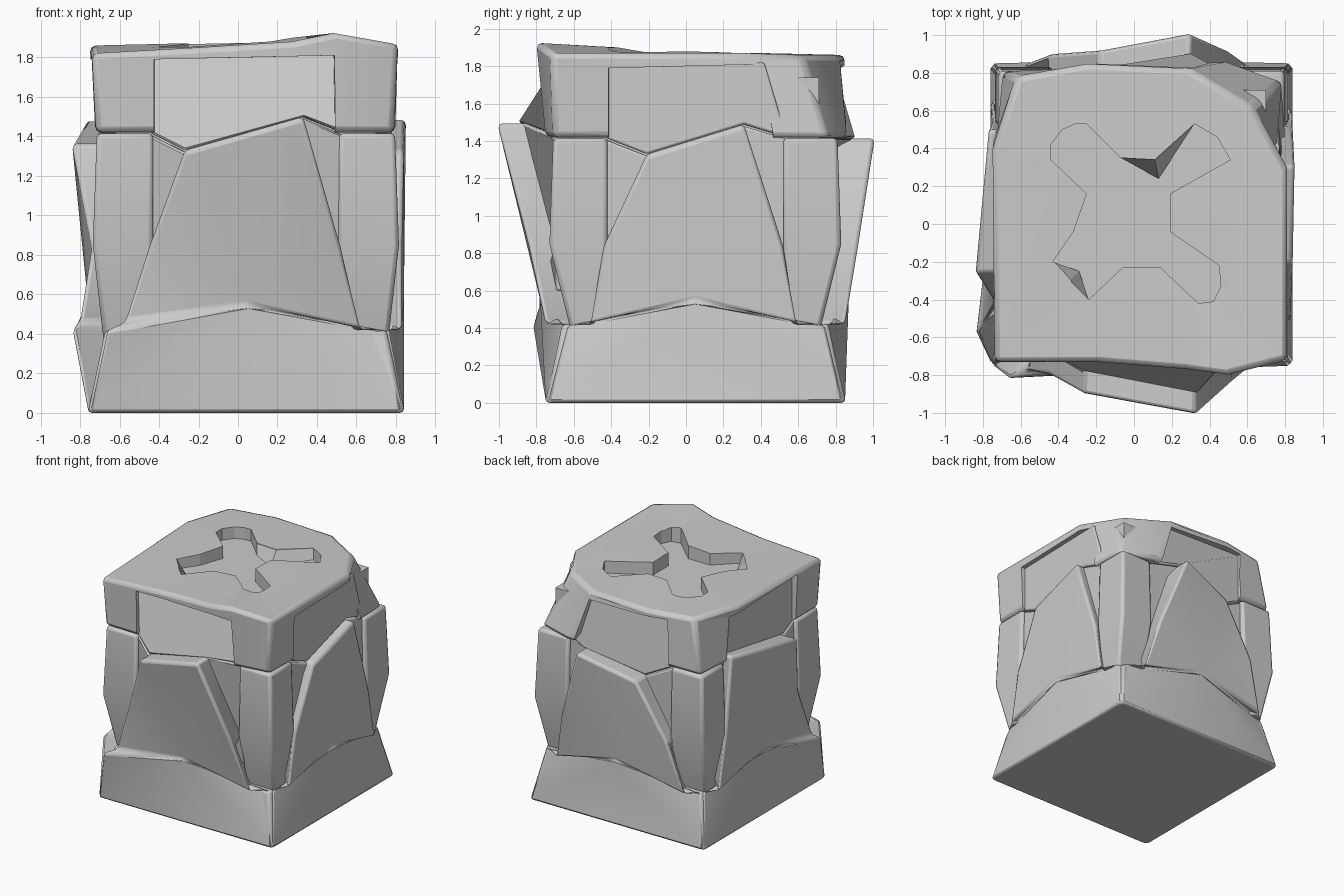
import bpy, bmesh, math
from mathutils import Vector

cube = bpy.data.objects.get("Cube")
if cube:
    bpy.data.objects.remove(cube)

stone = bpy.data.materials.new("stone grey")
stone.use_nodes = True
colour = (0.6, 0.6, 0.6, 1)
stone.diffuse_color = colour
stone.node_tree.nodes["Principled BSDF"].inputs["Base Color"].default_value = colour

CX, CY = 0.04, 0.05   # middle of the footprint


def loft(name, rings, peak=None):
    """Closed solid through rings of equal length, with an optional end centre."""
    bm = bmesh.new()
    loops = [[bm.verts.new(p) for p in ring] for ring in rings]
    n = len(loops[0])
    for a, b in zip(loops, loops[1:]):
        for i in range(n):
            j = (i + 1) % n
            bm.faces.new((a[i], a[j], b[j], b[i]))
    bm.faces.new(loops[0][::-1])
    if peak:
        tip = bm.verts.new(peak)
        for i in range(n):
            bm.faces.new((loops[-1][i], loops[-1][(i + 1) % n], tip))
    else:
        bm.faces.new(loops[-1])
    bmesh.ops.recalc_face_normals(bm, faces=bm.faces[:])
    mesh = bpy.data.meshes.new(name)
    bm.to_mesh(mesh)
    bm.free()
    mesh.materials.append(stone)
    obj = bpy.data.objects.new(name, mesh)
    bpy.context.collection.objects.link(obj)
    return obj


def bevel(obj, width=0.022):
    mod = obj.modifiers.new("worn edges", 'BEVEL')
    mod.width, mod.segments = width, 2
    mod.limit_method, mod.angle_limit = 'ANGLE', math.radians(36)


def cut(obj, cutter):
    mod = obj.modifiers.new("cut", 'BOOLEAN')
    mod.object, mod.solver = cutter, 'EXACT'
    cutter.hide_render = True
    cutter.hide_set(True)


def smooth(obj):
    bpy.ops.object.select_all(action='DESELECT')
    obj.select_set(True)
    bpy.context.view_layer.objects.active = obj
    bpy.ops.object.shade_smooth_by_angle(angle=math.radians(35))


def place(turn, u, z, d):
    """Side position: u along the side, d outward, turned in quarter steps."""
    x, y = u, -d
    for _ in range(turn):
        x, y = -y, x
    return Vector((x + CX, y + CY, z))


def side_piece(name, turn, pts, back=0.4, mitre=False, middle=None):
    """Prism behind a side outline; a mitred one narrows inward at the foot."""
    outer = [place(turn, *p) for p in pts]
    inner = [place(turn, u * (0.5 if mitre and z < 0.5 else 0.95), z, back)
             for u, z, d in pts]
    return loft(name, [inner, outer], peak=middle and place(turn, *middle))


def square(h, z):
    return [(CX + sx * h, CY + sy * h, z) for sx, sy in ((-1, -1), (1, -1), (1, 1), (-1, 1))]


# Foot and hidden core
foot = loft("foot_block", [square(0.8, 0), square(0.712, 0.42)])
bevel(foot)
smooth(foot)
loft("core", [square(0.66, 0.3), square(0.66, 1.74)])

# Leaning side slabs: (along, height, outward), starting above the two foot corners
slabs = {
    "front": [(.72, .42, .69), (.59, .42, .8), (.48, .84, .89), (.29, 1.5, 1.06),
              (-.31, 1.33, .95), (-.49, .84, .85), (-.62, .46, .82), (-.71, .42, .87)],
    "right": [(.7, .42, .72), (.55, .42, .8), (.47, .84, .8), (.26, 1.49, .81),
              (-.26, 1.33, .8), (-.49, .84, .79), (-.57, .42, .79), (-.69, .42, .72)],
    "back": [(.72, .42, .7), (.62, .42, .8), (.49, .84, .85), (.22, 1.28, .87),
             (-.26, 1.42, .96), (-.46, .84, .87), (-.56, .42, .8), (-.72, .42, .7)],
    "left": [(.63, .42, .88), (.57, .46, .84), (.47, .84, .78), (.31, 1.36, .88),
             (-.45, 1.48, .81), (-.5, .84, .79), (-.6, .42, .8), (-.7, .42, .72)],
}
# Per side: ends of the recessed panel's top, its depth there, bulge of the slab
panel_tops = {"front": (-.485, .465, .75, .83), "right": (-.485, .37, .73, .8),
              "back": (-.28, .46, .74, .82), "left": (-.45, .47, .73, .8)}
cutters = []
for turn, (side, upper) in enumerate(slabs.items()):
    lo, hi, depth, bulge = panel_tops[side]
    slab = side_piece(side + "_slab", turn, [(-.8, 0, .8), (.8, 0, .8)] + upper,
                      mitre=True, middle=(0, .55, bulge))
    bevel(slab)
    smooth(slab)
    # Recessed panel above the slab and the recessed fill beside it
    (ua, za, da), (ub, zb, db) = upper[3], upper[4]
    da, db = max(da - .13, .74), max(db - .12, .74)
    panel = side_piece(side + "_upper_panel", turn,
                       [(lo, 1.82, depth), (-.49, 1.42, .73), (ub, zb, db),
                        (ua, za, da), (.49, 1.42, .73), (hi, 1.82, depth)], back=.6)
    fill = side_piece(side + "_lower_panel", turn,
                      [(-.49, .6, .745), (.49, .6, .745), (.49, 1.41, .73), (ua, za - .01, da),
                       (ub, zb - .01, db), (-.49, 1.41, .73)])
    for part in (panel, fill):
        bevel(part, 0.012)
        smooth(part)
    cutters.append(side_piece(side + "_panel_cutter", turn,
                              [(-.485, 1.2, 1.2), (.475, 1.2, 1.2),
                               (hi, 1.81, 1.2), (lo, 1.79, 1.2)], back=.69))

# Corner pillars, pinched at the foot
for side_x, fx in (("right", 1), ("left", -1)):
    for side_y, fy in (("front", -1), ("back", 1)):
        rings = []
        for hx, hy, z in ((.72, .66, .36), (.775, .78, .85), (.755, .76, 1.415)):
            plan = ((hx, hy), (.47, hy), (.47, .47), (hx, .47))
            rings.append([(CX + fx * a, CY + fy * b, z) for a, b in plan])
        pillar = loft(f"{side_y}_{side_x}_pillar", rings)
        bevel(pillar)
        smooth(pillar)

# Cap with an uneven top, rounded, then notched over each panel
cap_top = [(-.74, -.73, 1.82), (-.2, -.73, 1.85), (.28, -.77, 1.88), (.5, -.8, 1.925),
           (.81, -.72, 1.87), (.81, .3, 1.87), (.62, .62, 1.86), (.29, .82, 1.86),
           (-.25, .85, 1.86), (-.62, .78, 1.86), (-.75, .4, 1.86)]
cap_low = [(-.72, -.71), (-.2, -.73), (.28, -.74), (.5, -.75), (.79, -.71), (.81, .3),
           (.79, .76), (.5, .86), (-.25, .82), (-.7, .81), (-.73, .4)]
cap = loft("cap", [[(x, y, 1.42) for x, y in cap_low], cap_top], peak=(.1, 0, 1.88))
bevel(cap, 0.03)
for cutter in cutters:
    cut(cap, cutter)

# Cross-shaped hollow in the top, with two chipped, sloping walls
rim = [(-.44, .42), (-.38, .5), (-.31, .53), (-.25, .53), (-.07, .35), (.11, .34),
       (.32, .53), (.44, .46), (.51, .34), (.19, .16), (.19, -.04), (.45, -.22),
       (.46, -.33), (.42, -.41), (.34, -.42), (.14, -.23), (-.06, -.23), (-.24, -.4),
       (-.34, -.3), (-.43, -.2), (-.32, -.04), (-.25, .16), (-.44, .34)]
floor = list(rim)
floor[5] = (.13, .24)
floor[18] = (-.29, -.25)
hollow = loft("hollow_cutter", [[(x, y, 1.77) for x, y in floor],
                                [(x, y, 1.86) for x, y in rim],
                                [(x, y, 2.1) for x, y in rim]])
cut(cap, hollow)
smooth(cap)
